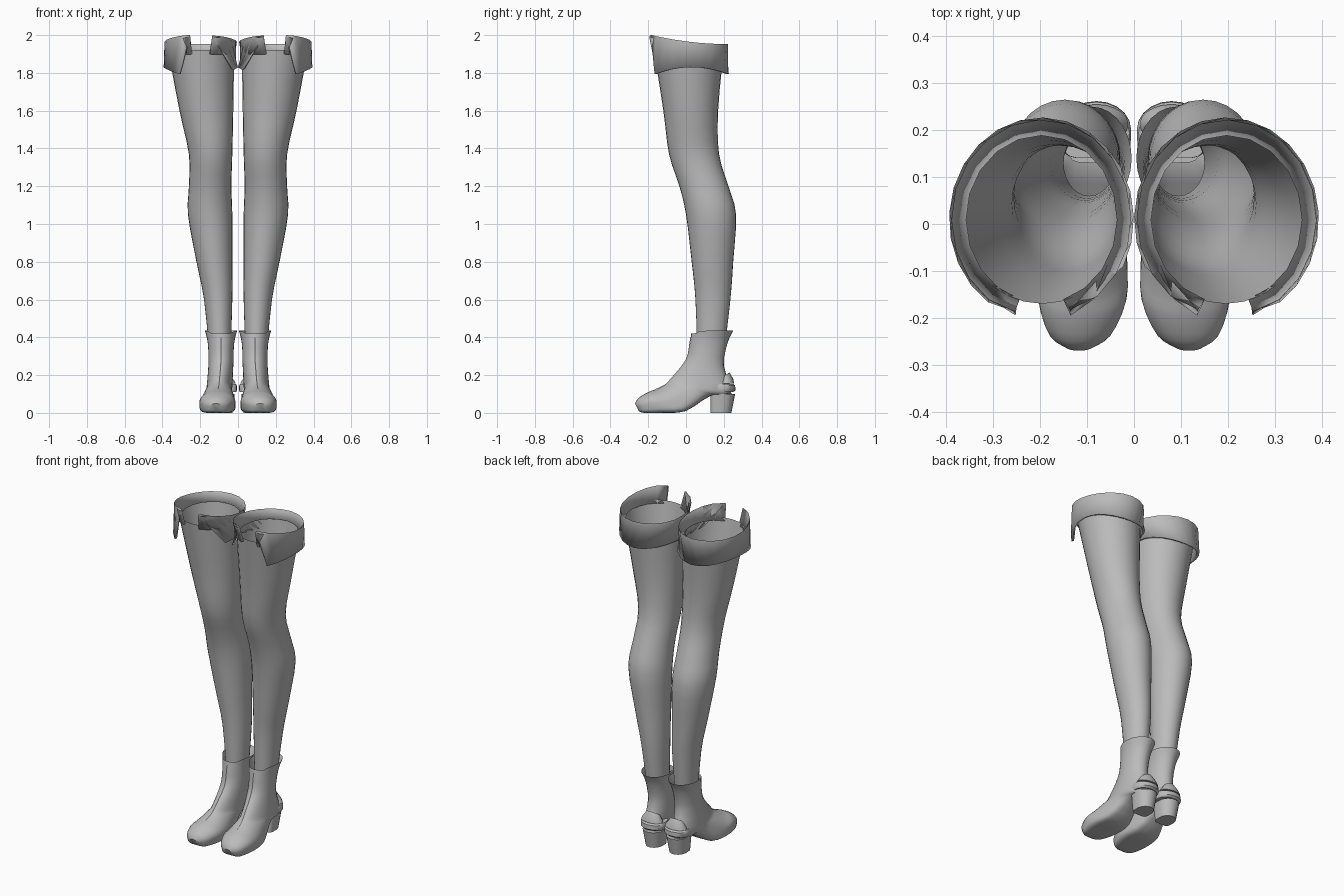
import bpy, bmesh, math
from mathutils import Vector

cube = bpy.data.objects.get("Cube")
if cube:
    bpy.data.objects.remove(cube, do_unlink=True)

shade = (0.5, 0.5, 0.5, 1)
grey = bpy.data.materials.new("plain_grey")
grey.use_nodes = True
grey.diffuse_color = shade
grey.node_tree.nodes["Principled BSDF"].inputs["Base Color"].default_value = shade


def clamp(value):
    return min(1, max(0, value))


def finish(name, bm, thickness=0, angle=40):
    """Turn a bmesh of the left part into a mirrored, smooth-shaded pair."""
    bmesh.ops.recalc_face_normals(bm, faces=bm.faces)
    mesh = bpy.data.meshes.new(name)
    bm.to_mesh(mesh)
    bm.free()
    mesh.materials.append(grey)
    obj = bpy.data.objects.new(name, mesh)
    bpy.context.collection.objects.link(obj)
    bpy.ops.object.select_all(action='DESELECT')
    obj.select_set(True)
    bpy.context.view_layer.objects.active = obj
    bpy.ops.object.shade_smooth_by_angle(angle=math.radians(angle))
    if thickness:
        solid = obj.modifiers.new("thickness", 'SOLIDIFY')
        solid.thickness = thickness
        solid.offset = 0
    mirror = obj.modifiers.new("pair", 'MIRROR')
    mirror.use_mirror_merge = False


def bridge(bm, rows, closed):
    """Join neighbouring rows of vertices with quads."""
    for a, b in zip(rows, rows[1:]):
        count = len(a)
        for i in range(count if closed else count - 1):
            j = (i + 1) % count
            bm.faces.new((a[i], a[j], b[j], b[i]))


def smooth_stations(stations, steps):
    """Add stations between the given ones along a smooth curve."""
    result = []
    last = len(stations) - 1
    for k in range(last):
        near = [stations[max(0, min(last, k + d))] for d in (-1, 0, 1, 2)]
        for step in range(steps):
            t = step / steps
            result.append([b + t / 2 * (c - a + t * (2 * a - 5 * b + 4 * c - d
                                                     + t * (3 * (b - c) + d - a)))
                           for a, b, c, d in zip(*near)])
    return result + [list(stations[last])]


def loft(name, stations, sides=28, caps=(), squareness=lambda y: 0, collar_dip=0):
    """Station: front y and z, back y and z, centre x, half width."""
    bm = bmesh.new()
    rows = []
    for front_y, front_z, back_y, back_z, centre, width in stations:
        front = Vector((centre, front_y, front_z))
        back = Vector((centre, back_y, back_z))
        row = []
        for i in range(sides):
            turn = math.tau * i / sides
            across, along = math.cos(turn), math.sin(turn)
            # flatten the back or sole half towards a rounded box
            if along < 0:
                power = 1 - 0.6 * squareness(back_y)
                across = math.copysign(abs(across) ** power, across)
                along = -abs(along) ** power
            point = (front + back) / 2 + (front - back) / 2 * along
            point.x += width * across
            if not rows and along > 0:
                point.z -= collar_dip * along ** 6
            point.z = max(point.z, 0)
            row.append(bm.verts.new(point))
        rows.append(row)
    bridge(bm, rows, True)
    for index in caps:
        bm.faces.new(rows[index])
    finish(name, bm)


# Stockings: height, front y, back y, inner x, outer x
leg_sections = [
    (0.3, 0.06, 0.2, 0.04, 0.15),
    (0.6, 0.05, 0.235, 0.03, 0.18),
    (0.8, 0.03, 0.25, 0.03, 0.22),
    (1.05, 0, 0.265, 0.03, 0.265),
    (1.2, -0.035, 0.225, 0.035, 0.26),
    (1.37, -0.09, 0.175, 0.03, 0.26),
    (1.6, -0.12, 0.17, 0.025, 0.31),
    (1.92, -0.17, 0.2, 0.02, 0.37)]
loft("stockings", [(front, z, back, z, (inner + outer) / 2, (outer - inner) / 2)
                   for z, front, back, inner, outer in smooth_stations(leg_sections, 3)])


# Folded cuffs: lining, rim and hanging flap, with a wedge open at the front
def cuff_row(bm, scale, inner_gap, outer_gap, height):
    row = []
    segments = 18
    for i in range(segments + 1):
        # the angle starts at the front and runs round the back
        turn = inner_gap + (math.tau - inner_gap - outer_gap) * i / segments
        x = 0.197 - 0.19 * scale * math.sin(turn)
        y = 0.01 - 0.21 * scale * math.cos(turn)
        row.append(bm.verts.new((x, y, height(y))))
    return row


bm = bmesh.new()
bridge(bm, [
    cuff_row(bm, 0.88, 0.3, 0.3, lambda y: 1.9),
    cuff_row(bm, 1, 0.33, 0.3, lambda y: 1.96 - 0.13 * y + 0.3 * y * y),
    cuff_row(bm, 1, 1.1, 0.62, lambda y: 1.83 - (y - 0.03) ** 2)], False)
finish("folded_cuffs", bm, 0.014, 60)

# Boots: front y and z, back y and z, half width, from the collar to the toe
boot_sections = [
    (0.03, 0.435, 0.25, 0.435, 0.085),
    (0.02, 0.37, 0.22, 0.37, 0.07),
    (0, 0.28, 0.2, 0.25, 0.066),
    (-0.08, 0.18, 0.24, 0.1, 0.068),
    (-0.11, 0.15, 0.13, 0.09, 0.07),
    (-0.16, 0.125, 0, 0.01, 0.09),
    (-0.2, 0.11, -0.12, 0, 0.094),
    (-0.25, 0.08, -0.22, 0, 0.066),
    (-0.27, 0.05, -0.25, 0.01, 0.03)]
boot_stations = [(fy, fz, by, bz, 0.09 + 0.1 * clamp(-fy), width)
                 for fy, fz, by, bz, width in smooth_stations(boot_sections, 3)]
loft("boots", boot_stations, caps=[-1], collar_dip=0.055,
     squareness=lambda y: clamp(1 - y / 0.2))


# Block heels, heel straps and arched heel patches: back y, height, half width
def heel_part(name, front, levels, square, slope=0):
    base = levels[0][1]
    loft(name, [(back, z, front, z - slope * (z - base), 0.08, width)
                for back, z, width in levels],
         20, (0, -1), lambda y: square)


heel_part("block_heels", 0.13, [(0.24, 0, 0.05), (0.26, 0.1, 0.062)], 1)
heel_part("heel_straps", 0.14, [(0.25, 0.11, 0.07), (0.262, 0.12, 0.074),
                                (0.26, 0.145, 0.074), (0.25, 0.152, 0.07)], 1)
heel_part("heel_patches", 0.17, [(0.255, 0.156, 0.068), (0.25, 0.18, 0.06),
                                 (0.23, 0.215, 0.04)], 0, 0.7)

# Raised front seams running from below the collar to the instep
bm = bmesh.new()
seam_rows = []
for front_y, front_z, back_y, back_z, centre, width in boot_stations[2:16]:
    outward = Vector((0, front_y - back_y, front_z - back_z)).normalized()
    seam_rows.append([
        bm.verts.new(Vector((centre + side * 0.005, front_y, front_z))
                     + outward * (0.002 - 0.004 * abs(side)))
        for side in (-1, 0, 1)])
bridge(bm, seam_rows, False)
finish("front_seams", bm, angle=30)
